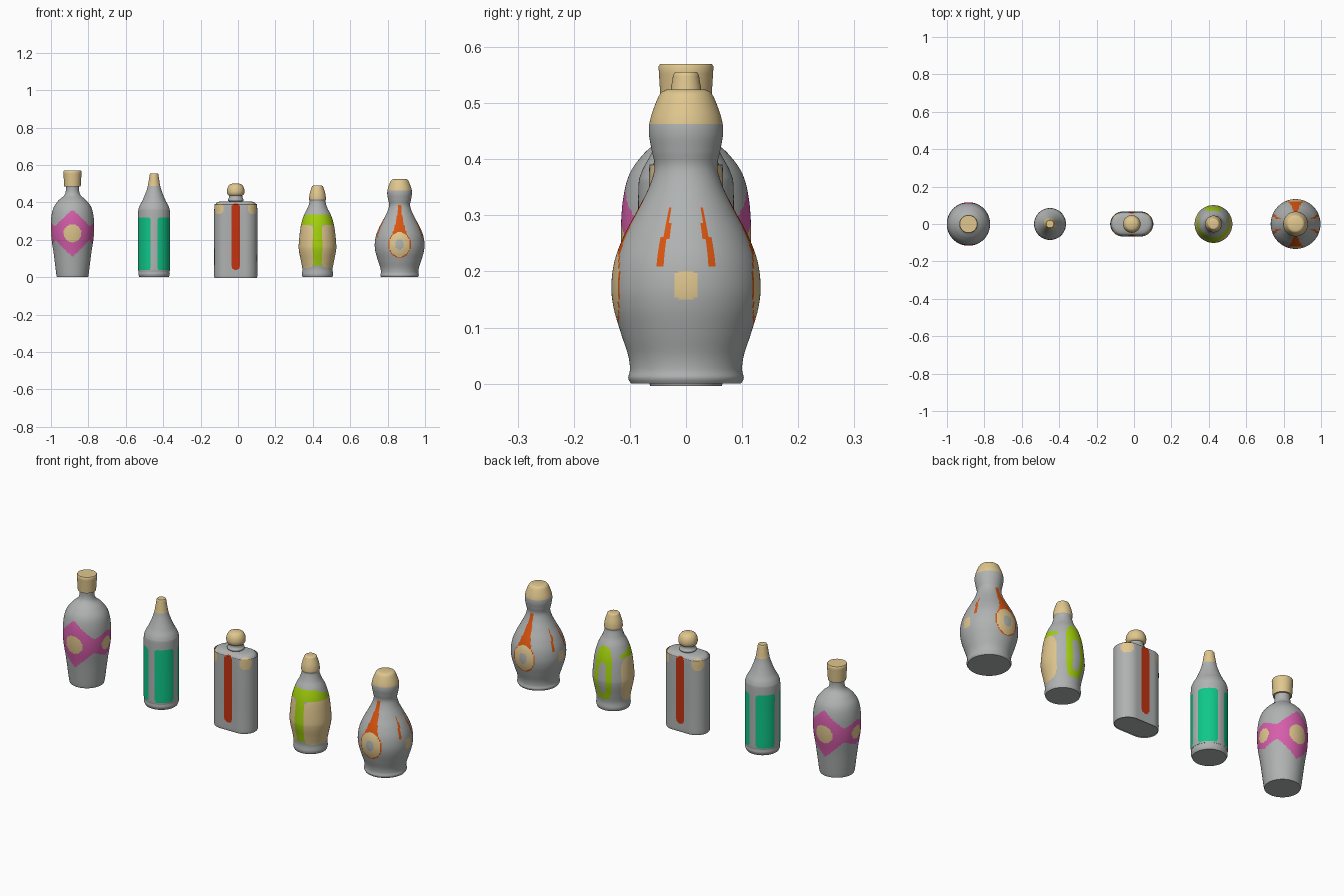
import bpy, bmesh, math

if "Cube" in bpy.data.objects:
    bpy.data.objects.remove(bpy.data.objects["Cube"])


def lin(c):
    return c / 12.92 if c <= 0.04045 else ((c + 0.055) / 1.055) ** 2.4


def material(name, r, g, b):
    m = bpy.data.materials.new(name)
    m.diffuse_color = (lin(r), lin(g), lin(b), 1)
    m.use_nodes = True
    m.node_tree.nodes["Principled BSDF"].inputs["Base Color"].default_value = m.diffuse_color
    return m


MATS = [material("grey_glass", .69, .70, .70), material("tan", .88, .78, .56),
        material("pink", .84, .37, .67), material("green", .06, .78, .54),
        material("red", .76, .20, .07), material("lime", .64, .82, .05),
        material("orange", .85, .33, .06)]
GREY, TAN, PINK, GREEN, RED, LIME, ORANGE = range(7)


def resample(pts, step):
    """Smooth curve through (radius, z) points; a repeated point is a sharp corner."""
    runs, run = [], [pts[0]]
    for p in pts[1:]:
        if p == run[-1]:
            runs.append(run)
            run = [p]
        else:
            run.append(p)
    runs.append(run)
    out = [pts[0]]
    for q in runs:
        e = [q[0]] + q + [q[-1]]
        for i in range(1, len(e) - 2):
            a, b, c, d = e[i - 1:i + 3]
            n = max(2, math.ceil(math.dist(b, c) / step))
            for k in range(1, n + 1):
                t = k / n
                out.append(tuple(0.5 * (2 * b[j] + (c[j] - a[j]) * t
                           + (2 * a[j] - 5 * b[j] + 4 * c[j] - d[j]) * t * t
                           + (3 * b[j] - a[j] - 3 * c[j] + d[j]) * t ** 3) for j in (0, 1)))
    return out


def section(half_flat=0.0, n=120):
    """Ring of (normal x, normal y, x offset): a circle, or a stadium with flat sides."""
    if not half_flat:
        return [(math.cos(2 * math.pi * i / n), math.sin(2 * math.pi * i / n), 0) for i in range(n)]
    ring, m, f = [], 36, 27
    for s in (1, -1):
        for i in range(m + 1):
            t = -math.pi / 2 + math.pi * i / m
            ring.append((s * math.cos(t), s * math.sin(t), s * half_flat))
        for i in range(1, f):
            ring.append((0, s, s * half_flat * (1 - 2 * i / f)))
    return ring


def turned(name, cx, pts, rule, half_flat=0.0, step=0.004):
    """Sweep the profile round the section and colour faces by rule(x, y, z)."""
    bm = bmesh.new()
    ring = section(half_flat)
    rows = [[bm.verts.new((nx * r + ox, ny * r, z)) for nx, ny, ox in ring]
            for r, z in resample(pts, step)]
    n = len(ring)
    for lo, hi in zip(rows, rows[1:]):
        for i in range(n):
            j = (i + 1) % n
            bm.faces.new((lo[i], lo[j], hi[j], hi[i]))
    bm.faces.new(rows[0][::-1])
    bm.faces.new(rows[-1])
    for f in bm.faces:
        f.material_index = rule(*f.calc_center_median())
    me = bpy.data.meshes.new(name)
    bm.to_mesh(me)
    bm.free()
    for m in MATS:
        me.materials.append(m)
    ob = bpy.data.objects.new(name, me)
    bpy.context.collection.objects.link(ob)
    ob.location.x = cx
    bpy.ops.object.select_all(action='DESELECT')
    ob.select_set(True)
    bpy.context.view_layer.objects.active = ob
    bpy.ops.object.shade_smooth_by_angle(angle=math.radians(35))
    return ob


def fold(x, y):
    """Angle away from the front/back axis, 0 to 90 degrees."""
    return math.degrees(math.atan2(abs(x), abs(y)))


# Bottle 1: tapered vase body with diamond band, cork stopper
def diamond_rule(x, y, z):
    a, dz = fold(x, y), abs(z - 0.235)
    if math.hypot(x, dz) < 0.048 or math.hypot(y, dz) < 0.034:
        return TAN
    half = 0.127 - 0.09 * a / 52 if a < 52 else 0.037 + 0.03 * (a - 52) / 38
    return PINK if dz < half else GREY


turned("diamond_bottle", -0.885,
       [(.083, 0), (.087, .02), (.101, .13), (.113, .21), (.116, .27), (.112, .33), (.1, .375),
        (.075, .41), (.045, .437), (.036, .46), (.036, .49)], diamond_rule)
turned("diamond_bottle_stopper", -0.885,
       [(.044, .485), (.044, .485), (.049, .565), (.049, .565), (.046, .57)], lambda x, y, z: TAN, step=.02)


# Bottle 2: slim bottle with four rounded panels
def panel_rule(x, y, z):
    if z > 0.49:
        return TAN
    u = abs(fold(x, y) - 45) / 34 * 0.05     # distance across the panel
    v = abs(z - 0.18)
    du, dv = max(u - 0.03, 0), max(v - 0.12, 0)
    return GREEN if math.hypot(du, dv) < 0.02 else GREY


turned("panel_bottle", -0.449,
       [(.078, 0), (.084, .015), (.083, .03), (.085, .05), (.085, .2), (.085, .34), (.08, .375),
        (.062, .41), (.045, .45), (.034, .485), (.027, .525), (.023, .55), (.023, .55), (.02, .555)],
       panel_rule)


# Bottle 3: flat flask with stripe and shoulder spots, collar, ball stopper
def flask_rule(x, y, z):
    if math.dist((abs(x), abs(y), z), (.092, .048, .367)) < 0.031:
        return TAN
    dv = max(abs(z - 0.217) - 0.155, 0)
    return RED if abs(x) < 0.022 and math.hypot(x, dv) < 0.023 and abs(y) > 0.03 else GREY


turned("flask", -0.012,
       [(.062, 0), (.066, .004), (.066, .1), (.066, .365), (.062, .385), (.052, .399), (.035, .405)],
       flask_rule, half_flat=.049)
turned("flask_collar", -0.012,
       [(.03, .403), (.04, .408), (.042, .416), (.036, .425), (.034, .445)], lambda x, y, z: GREY)
turned("flask_ball_stopper", -0.012,
       [(.036, .436), (.043, .442), (.047, .457), (.044, .477), (.034, .493), (.018, .5), (.004, .502)],
       lambda x, y, z: TAN)


# Bottle 4: round bottle with tan sides, front stripe, shoulder band and back loop
def oval(u, v, p=4):
    return abs(u) ** p + abs(v) ** p < 1


def loop_rule(x, y, z):
    a = abs(math.degrees(math.atan2(x, -y)))
    if z > 0.415:
        return TAN
    if a < 90 and abs(x) < 0.024 and 0.06 < z < 0.3:
        return LIME
    if a < 125 and 0.28 < z < 0.335 - 0.04 * max(0, a - 50) / 70:
        return LIME
    if oval((a - 64) / 60, (z - .165) / .117):
        return TAN
    b = 180 - a
    if oval(b / 30, (z - .197) / .137) and not oval(b / 13, (z - .175) / .08):
        return LIME
    return GREY


turned("round_bottle", 0.425,
       [(.079, 0), (.083, .015), (.081, .045), (.088, .085), (.099, .14), (.1, .18), (.09, .27),
        (.073, .33), (.053, .37), (.042, .405), (.045, .418), (.042, .445), (.033, .475), (.028, .487),
        (.02, .49)], loop_rule)


# Bottle 5: gourd bottle with drop and ring motif front and back, streaks on the sides
def gourd_rule(x, y, z):
    if z > 0.463:
        return TAN
    a, dz = fold(x, y), z - 0.175
    if a < 60:
        d = math.hypot(x / .056, dz / .066)
        if d < 0.42:
            return GREY
        if d < 1:
            return TAN
        if d < 1.08:
            return ORANGE
        t = (0.385 - z) / 0.15
        if 0 < t < 1.1 and abs(x) < 0.01 + 0.028 * t * t:
            return ORANGE
    else:
        if oval(y / .022, dz / .027, 3):
            return TAN
        t = (0.315 - z) / 0.105
        if 0 < t < 1 and abs(abs(y) - 0.027 - 0.02 * t) < 0.003 + 0.005 * t:
            return ORANGE
    return GREY


turned("gourd_bottle", 0.864,
       [(.098, 0), (.103, .01), (.1, .025), (.103, .05), (.116, .09), (.129, .135), (.133, .175),
        (.127, .22), (.11, .265), (.086, .31), (.066, .35), (.056, .385), (.061, .415), (.066, .445),
        (.064, .47), (.054, .5), (.045, .518), (.035, .524)], gourd_rule)
